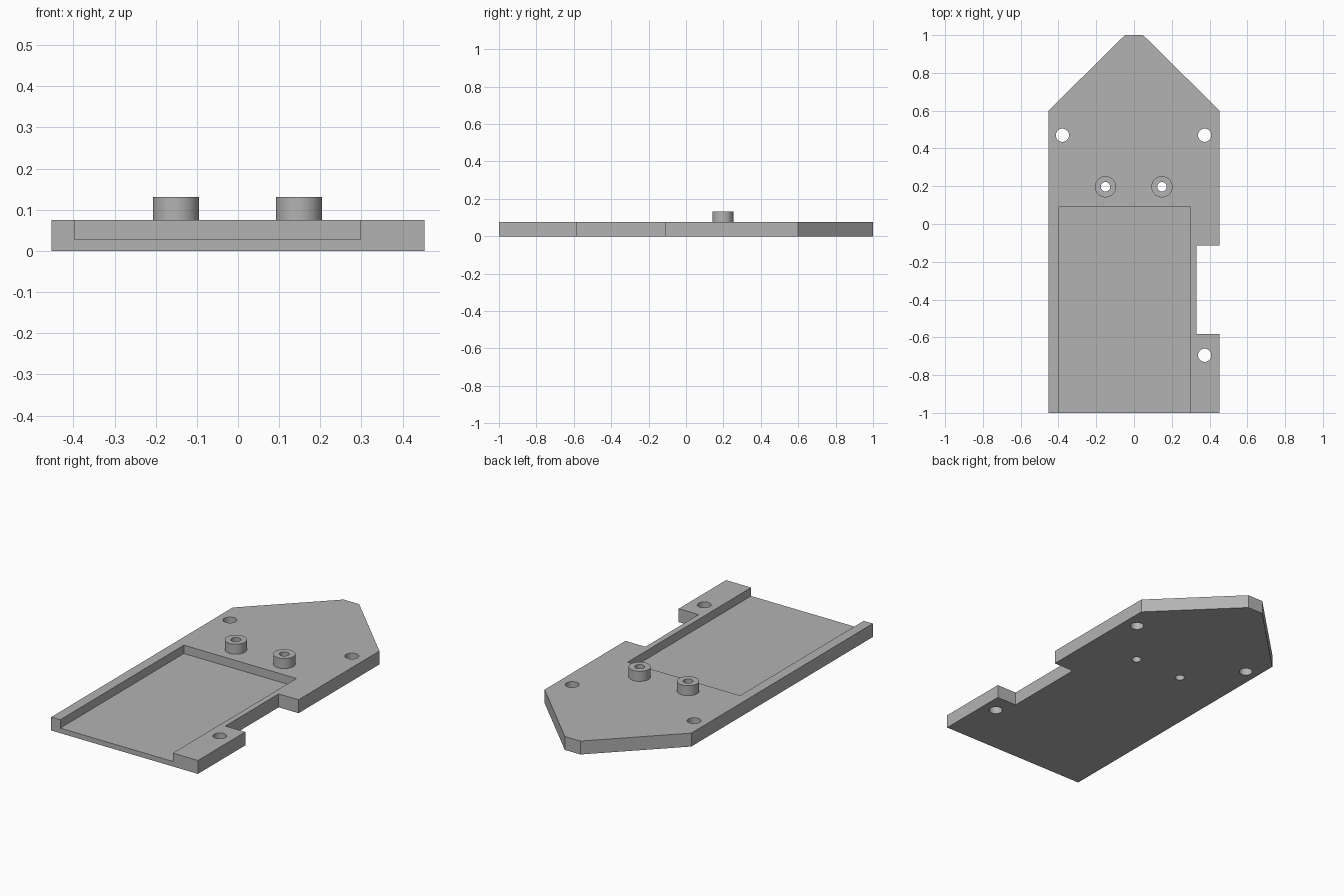
import bpy
import bmesh
from mathutils import Matrix, Vector
from math import radians

default = bpy.data.objects.get("Cube")
if default:
    bpy.data.objects.remove(default, do_unlink=True)

GREY = (0.45, 0.45, 0.45, 1.0)
grey = bpy.data.materials.new("plain grey")
grey.use_nodes = True
grey.diffuse_color = GREY
grey.node_tree.nodes["Principled BSDF"].inputs["Base Color"].default_value = GREY

THICK = 0.075
BOSS_TOP = 0.131
BOSSES = [(-0.151, 0.197), (0.148, 0.197)]
MOUNTS = [(-0.379, 0.47), (0.374, 0.47), (0.374, -0.695)]


def finish(bm, name):
    bmesh.ops.recalc_face_normals(bm, faces=bm.faces)
    mesh = bpy.data.meshes.new(name)
    bm.to_mesh(mesh)
    bm.free()
    mesh.materials.append(grey)
    obj = bpy.data.objects.new(name, mesh)
    bpy.context.collection.objects.link(obj)
    return obj


def prism(name, outline, z0, z1):
    bm = bmesh.new()
    face = bm.faces.new([bm.verts.new((x, y, z0)) for x, y in outline])
    top = bmesh.ops.extrude_face_region(bm, geom=[face])["geom"]
    verts = [v for v in top if isinstance(v, bmesh.types.BMVert)]
    bmesh.ops.translate(bm, verts=verts, vec=(0, 0, z1 - z0))
    return finish(bm, name)


def cylinder(name, centre, radius, z0, z1):
    bm = bmesh.new()
    spot = Vector((centre[0], centre[1], (z0 + z1) / 2))
    bmesh.ops.create_cone(bm, cap_ends=True, segments=48, radius1=radius,
                          radius2=radius, depth=z1 - z0,
                          matrix=Matrix.Translation(spot))
    return finish(bm, name)


def boolean(target, tool, operation):
    mod = target.modifiers.new(tool.name, "BOOLEAN")
    mod.operation = operation
    mod.solver = "EXACT"
    mod.object = tool
    bpy.ops.object.select_all(action="DESELECT")
    bpy.context.view_layer.objects.active = target
    target.select_set(True)
    bpy.ops.object.modifier_apply(modifier=mod.name)
    bpy.data.objects.remove(tool, do_unlink=True)


# Pointed plate with a notch in its left edge
plate = prism("base_plate", [
    (-0.453, -1), (0.453, -1), (0.453, -0.583), (0.33, -0.583),
    (0.33, -0.113), (0.453, -0.113), (0.453, 0.6), (0.048, 1),
    (-0.048, 1), (-0.453, 0.6)], 0, THICK)

# Shallow tray open at the front
pocket = prism("tray_cutter", [(-0.397, -1.1), (0.298, -1.1),
                               (0.298, 0.09), (-0.397, 0.09)], 0.028, 0.2)
boolean(plate, pocket, "DIFFERENCE")

# Raised bosses, then their bores and the mounting holes
for spot in BOSSES:
    boolean(plate, cylinder("boss", spot, 0.056, 0.03, BOSS_TOP), "UNION")
for spot in BOSSES:
    boolean(plate, cylinder("bore_cutter", spot, 0.025, -0.1, 0.3), "DIFFERENCE")
for spot in MOUNTS:
    boolean(plate, cylinder("hole_cutter", spot, 0.035, -0.1, 0.3), "DIFFERENCE")

bpy.ops.object.shade_smooth_by_angle(angle=radians(30))
